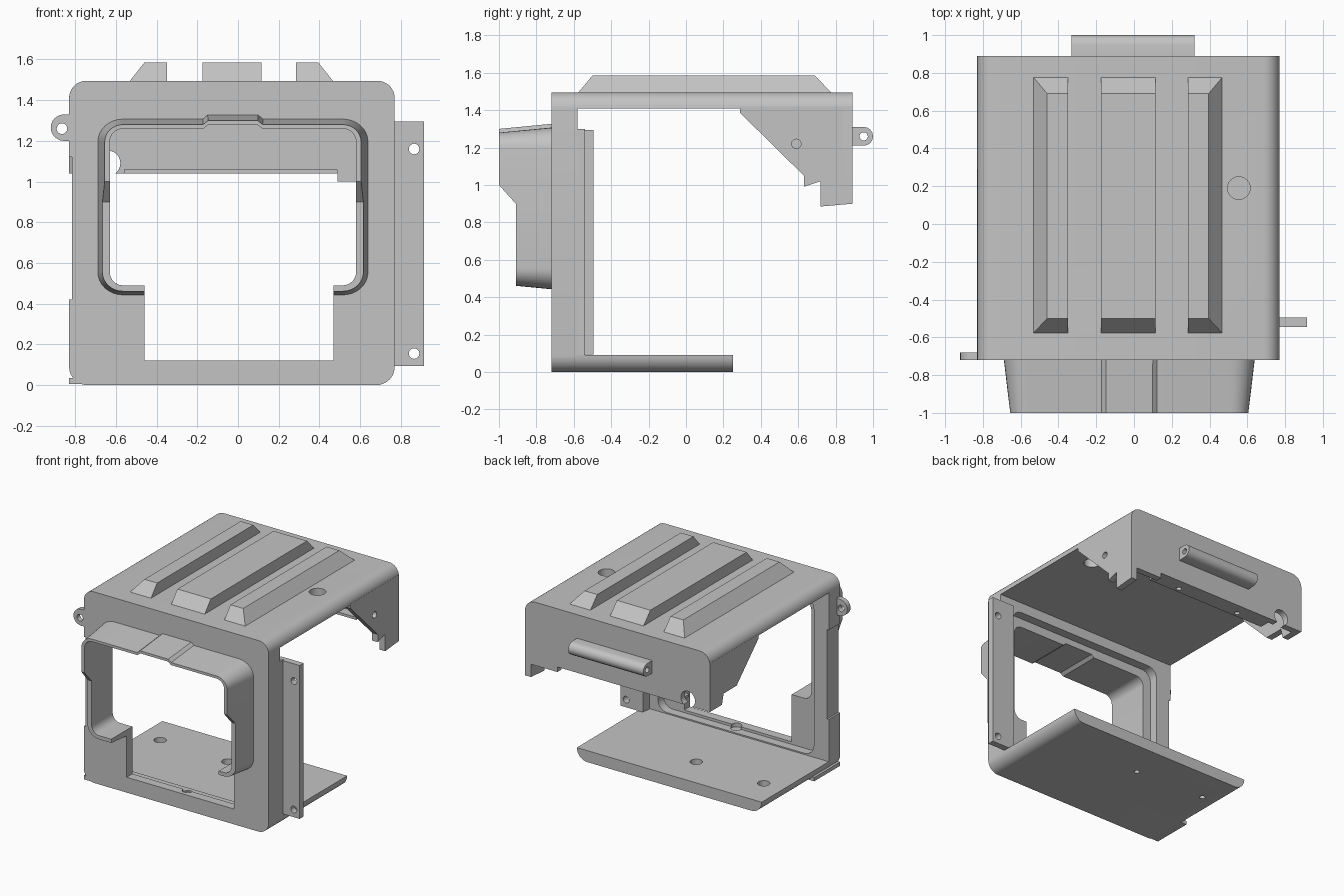
import bpy, bmesh, math
from mathutils import Vector

if "Cube" in bpy.data.objects:
    bpy.data.objects.remove(bpy.data.objects["Cube"], do_unlink=True)

grey = bpy.data.materials.new("plain grey")
grey.use_nodes = True
grey.diffuse_color = (0.55, 0.55, 0.55, 1)
grey.node_tree.nodes["Principled BSDF"].inputs["Base Color"].default_value = (0.55, 0.55, 0.55, 1)

L, R, TOP, FRONT, BACK = -0.83, 0.77, 1.495, -0.72, 0.89
MID = (L + R) / 2


def place(axis, u, v, w):
    """Profile point (u, v) at depth w along the axis."""
    return {"x": (w, u, v), "y": (u, w, v), "z": (u, v, w)}[axis]


def finish(name, bm):
    bmesh.ops.recalc_face_normals(bm, faces=bm.faces)
    mesh = bpy.data.meshes.new(name)
    bm.to_mesh(mesh)
    bm.free()
    ob = bpy.data.objects.new(name, mesh)
    bpy.context.collection.objects.link(ob)
    mesh.materials.append(grey)
    return ob


def prism(name, axis, pts, a, b):
    bm = bmesh.new()
    lo = [bm.verts.new(place(axis, u, v, a)) for u, v in pts]
    hi = [bm.verts.new(place(axis, u, v, b)) for u, v in pts]
    bm.faces.new(lo)
    bm.faces.new(hi)
    for i in range(len(pts)):
        j = (i + 1) % len(pts)
        bm.faces.new((lo[i], lo[j], hi[j], hi[i]))
    return finish(name, bm)


def box(name, x, y, z):
    return prism(name, "z", [(x[0], y[0]), (x[1], y[0]), (x[1], y[1]), (x[0], y[1])], *z)


def arc(cx, cy, r, a, b, n=8):
    return [(cx + r * math.cos(math.radians(a + (b - a) * i / n)),
             cy + r * math.sin(math.radians(a + (b - a) * i / n))) for i in range(n + 1)]


def disc(cx, cy, r):
    return arc(cx, cy, r, 0, 345, 23)


def top_arcs(x0, x1, z, r):
    return arc(x1 - r, z - r, r, 0, 90) + arc(x0 + r, z - r, r, 90, 180)


def low_arcs(x0, x1, z, r):
    return arc(x0 + r, z + r, r, 180, 270) + arc(x1 - r, z + r, r, 270, 360)


def cut(ob, *cutters):
    bpy.context.view_layer.objects.active = ob
    for c in cutters:
        mod = ob.modifiers.new("cut", "BOOLEAN")
        mod.operation, mod.solver, mod.object = "DIFFERENCE", "EXACT", c
        bpy.ops.object.modifier_apply(modifier=mod.name)
        bpy.data.objects.remove(c, do_unlink=True)


def hole(axis, u, v, r, a, b):
    return prism("hole_cutter", axis, disc(u, v, r), a, b)


# Rounded edges shared by roof, floor, frame and rear panel
top_edge = top_arcs(L, R, TOP, 0.085)
low_edge = low_arcs(L, R, 0, 0.09)

# Path of the front opening, from lower left over the top to lower right
half, r = 0.6, 0.065
left = [(-0.46, 0.49)] + arc(MID - half + r, 0.49 + r, r, 270, 180)
left += [(-0.63, 0.9), (-0.63, 1.0)]
left += arc(MID - half + r, 1.26 - r, r, 180, 90)
left += [(-0.17, 1.26), (-0.145, 1.28)]
right = [(2 * MID - x + 0.01, z) for x, z in reversed(left)]
right[-1] = (0.47, 0.49)
path = left + right

# Front frame: a plate with a deeper rim around a rear pocket
frame = prism("front_frame", "y", top_edge + low_edge, FRONT, -0.58)
cut(frame,
    prism("pocket_cutter", "y", top_arcs(-0.7, 0.65, 1.33, 0.08) + low_arcs(-0.7, 0.65, 0.1, 0.08), -0.65, -0.4),
    prism("opening_cutter", "y", path + [(0.47, 0.12), (-0.46, 0.12)], -0.9, -0.4),
    box("recess_cutter", (-0.9, -0.815), (-0.8, -0.4), (0.42, 1.12)),
    hole("z", 0.02, -0.65, 0.04, 0.05, 0.3))

# Flared hood around the opening, deeper towards the top
bm = bmesh.new()
rings = []
for i, (x, z) in enumerate(path):
    p, q = Vector(path[max(i - 1, 0)]), Vector(path[min(i + 1, len(path) - 1)])
    t = (q - p).normalized()
    n = Vector((-t.y, t.x * 0.8))
    depth = -0.91 - 0.09 * min(max((z - 0.9) / 0.1, 0), 1)
    wide, slim = 0.06, 0.06 - 0.035 * (FRONT - depth) / 0.28
    ring = [(x + n.x * wide, FRONT + 0.01, z + n.y * wide), (x + n.x * slim, depth, z + n.y * slim),
            (x, depth, z), (x, FRONT + 0.01, z)]
    rings.append([bm.verts.new(c) for c in ring])
for a, b in zip(rings, rings[1:]):
    for k in range(4):
        bm.faces.new((a[k], a[(k + 1) % 4], b[(k + 1) % 4], b[k]))
bm.faces.new(rings[0])
bm.faces.new(rings[-1])
finish("front_hood", bm)

# Roof and its round opening
roof = prism("roof", "y", top_edge, FRONT, BACK)
cut(roof, hole("z", 0.555, 0.19, 0.06, 1.3, 1.7))

# Raised roof ribs: outer sides slope on the two side ribs
for name, base, crest in (("left_rib", (0.285, 0.47), (0.285, 0.395)),
                          ("middle_rib", (-0.175, 0.115), (-0.175, 0.115)),
                          ("right_rib", (-0.535, -0.35), (-0.46, -0.35))):
    bm = bmesh.new()
    levels = []
    for (x0, x1), y0, y1, z in ((base, -0.58, 0.78, TOP - 0.005), (crest, -0.5, 0.69, 1.585)):
        levels.append([bm.verts.new(c) for c in ((x0, y0, z), (x1, y0, z), (x1, y1, z), (x0, y1, z))])
    for lv in levels:
        bm.faces.new(lv)
    for k in range(4):
        m = (k + 1) % 4
        bm.faces.new((levels[0][k], levels[0][m], levels[1][m], levels[1][k]))
    finish(name, bm)

# Floor with countersunk screw holes
floor = prism("floor", "y", low_edge, FRONT, 0.25)
for x, y in ((-0.06, -0.04), (-0.66, -0.02)):
    cut(floor, hole("z", x, y, 0.045, 0.04, 0.2), hole("z", x, y, 0.02, -0.1, 0.2))
box("floor_corner_plate", (L, -0.43), (FRONT, -0.4), (0.005, 0.035))

# Rear panel with stepped lower edge and a cable notch
rear = prism("rear_panel", "y", top_edge + [(L, 1.04), (0.49, 1.04), (0.49, 1.0), (R, 1.0)], 0.84, BACK)
cut(rear, hole("y", -0.64, 1.09, 0.062, 0.7, 1.0))
lip = box("rear_panel_lip", (-0.56, 0.49), (0.76, 0.85), (1.04, 1.06))
cut(lip, *[hole("z", x, 0.8, 0.02, 0.9, 1.2) for x in (-0.3, 0.25)])

# Rear side cheeks, the left one reaching lower
shoulder = [(BACK, 1.42), (0.29, 1.42), (0.29, 1.385)]
left_cheek = prism("left_cheek", "x", shoulder + [(0.63, 1.05), (0.63, 0.99), (0.72, 1.02),
                                                  (0.72, 0.885), (BACK, 0.9)], R - 0.05, R)
cut(left_cheek, hole("x", 0.59, 1.22, 0.025, 0.6, 0.9))
prism("right_cheek", "x", shoulder + [(0.56, 1.12), (0.72, 1.12), (0.74, 1.04), (BACK, 1.04)], L, L + 0.05)

# Rear hinge barrel
barrel = prism("hinge_barrel", "x", [(0.88, 1.21)] + arc(0.95, 1.26, 0.05, -90, 90) + [(0.88, 1.31)], -0.33, 0.32)
cut(barrel, hole("x", 0.95, 1.26, 0.022, -0.5, 0.5))

# Side mounting flange on the left
box("flange_web", (0.72, R), (-0.59, -0.54), (0.09, 1.3))
flange = box("mounting_flange", (0.72, 0.915), (-0.545, -0.495), (0.095, 1.295))
cut(flange, *[hole("y", 0.865, z, 0.026, -0.7, -0.3) for z in (0.155, 1.16)])

# Small ear on the right
ear = prism("side_ear", "y", arc(-0.855, 1.265, 0.065, 90, 270, 12) + [(-0.8, 1.2), (-0.8, 1.33)], FRONT, -0.68)
cut(ear, hole("y", -0.865, 1.26, 0.026, -0.9, -0.5))

# Smooth the rounded surfaces, keep the edges crisp
bpy.ops.object.select_all(action="DESELECT")
for ob in bpy.context.collection.objects:
    if ob.type == "MESH" and grey.name in ob.data.materials:
        ob.select_set(True)
        bpy.context.view_layer.objects.active = ob
bpy.ops.object.shade_smooth_by_angle(angle=math.radians(30))
